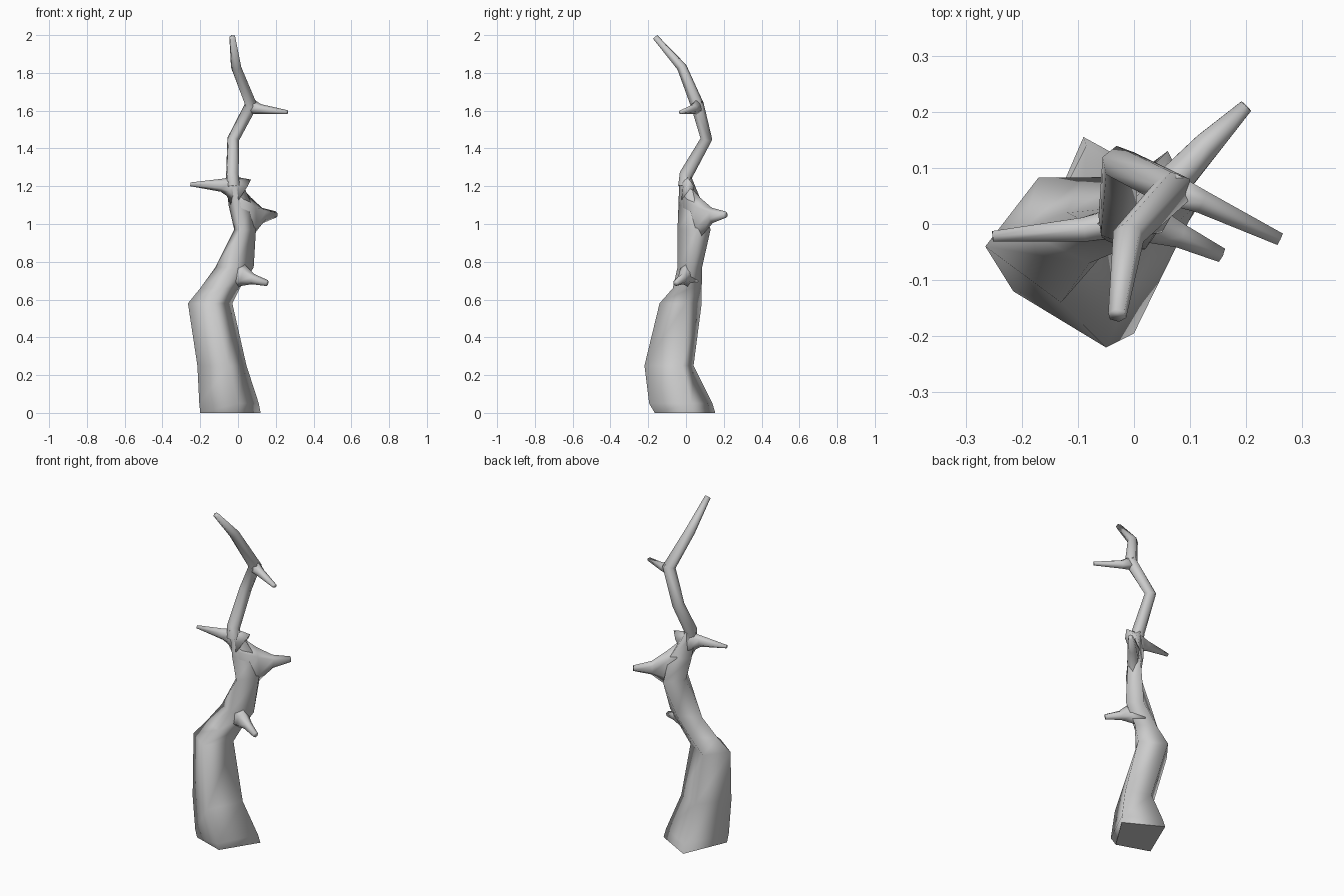
import bpy, bmesh, math
from mathutils import Vector


def loft(name, rings):
    """Skin a list of equal-count vertex rings and cap both ends."""
    bm = bmesh.new()
    loops = [[bm.verts.new(p) for p in r] for r in rings]
    n = len(loops[0])
    for a, b in zip(loops, loops[1:]):
        for i in range(n):
            j = (i + 1) % n
            bm.faces.new((a[i], a[j], b[j], b[i]))
    bm.faces.new(loops[0][::-1])
    bm.faces.new(loops[-1])
    bmesh.ops.recalc_face_normals(bm, faces=bm.faces)
    for f in bm.faces:
        f.smooth = len(rings) > 1 and abs(f.normal.z) < 0.99
    me = bpy.data.meshes.new(name)
    bm.to_mesh(me)
    bm.free()
    ob = bpy.data.objects.new(name, me)
    bpy.context.collection.objects.link(ob)
    return ob


def tube_rings(path, up, sides, phase=0.0):
    """Rings across a path of (x, y, z, half_width, half_height)."""
    pts = [Vector(p[:3]) for p in path]
    rings = []
    for i, p in enumerate(path):
        t = (pts[min(i + 1, len(pts) - 1)] - pts[max(i - 1, 0)]).normalized()
        side = t.cross(Vector(up)).normalized()
        high = side.cross(t)
        ring = []
        for k in range(sides):
            a = phase + math.tau * k / sides
            ring.append(pts[i] + side * math.cos(a) * p[3] + high * math.sin(a) * p[4])
        rings.append(ring)
    return rings


# Lower trunk: four corners (front, right, back, left) at each height
corners = [
    (0.00, (-0.01, -0.165), (0.12, 0.04), (-0.09, 0.155), (-0.20, -0.10)),
    (0.05, (0.00, -0.195), (0.11, 0.03), (-0.085, 0.14), (-0.205, -0.11)),
    (0.25, (-0.05, -0.22), (0.045, -0.02), (-0.09, 0.04), (-0.215, -0.12)),
    (0.58, (-0.13, -0.14), (-0.03, 0.00), (-0.17, 0.083), (-0.265, -0.04)),
    (0.66, (-0.08, -0.07), (0.01, 0.02), (-0.09, 0.083), (-0.20, -0.01)),
    (0.77, (-0.02, -0.045), (0.083, 0.03), (0.00, 0.085), (-0.12, 0.02)),
    (0.97, (0.02, -0.045), (0.095, 0.06), (0.06, 0.13), (-0.02, 0.03)),
    (1.10, (-0.01, -0.04), (0.075, 0.05), (0.05, 0.09), (-0.05, 0.02)),
    (1.25, (-0.03, -0.035), (0.008, 0.00), (-0.02, 0.028), (-0.065, 0.00)),
]
loft("lower_trunk", [[(x, y, z) for x, y in c] for z, *c in corners])

# Upper trunk: thin crooked leader
leader = [
    (-0.025, -0.005, 1.20, 0.037, 0.037),
    (-0.03, 0.00, 1.26, 0.036, 0.036),
    (-0.025, 0.108, 1.45, 0.034, 0.032),
    (0.07, 0.06, 1.63, 0.037, 0.035),
    (-0.01, -0.022, 1.83, 0.029, 0.027),
    (-0.03, -0.163, 1.99, 0.017, 0.015),
]
loft("upper_trunk", tube_rings(leader, (0, 1, 0.1), 6, 0.4))

# Side branches, flared where they leave the trunk
branches = {
    "low_branch": [
        (-0.03, 0.02, 0.74, 0.05, 0.09),
        (0.03, 0.00, 0.725, 0.038, 0.055),
        (0.08, -0.02, 0.708, 0.025, 0.028),
        (0.155, -0.055, 0.687, 0.015, 0.016)],
    "back_branch": [
        (0.00, 0.01, 1.03, 0.035, 0.20),
        (0.075, 0.08, 1.04, 0.035, 0.10),
        (0.13, 0.14, 1.045, 0.028, 0.04),
        (0.20, 0.21, 1.05, 0.014, 0.017)],
    "left_branch": [
        (0.02, 0.01, 1.16, 0.035, 0.09),
        (-0.04, 0.00, 1.20, 0.03, 0.055),
        (-0.09, -0.01, 1.205, 0.025, 0.034),
        (-0.252, -0.022, 1.21, 0.011, 0.010)],
    "right_branch": [
        (0.06, 0.065, 1.625, 0.033, 0.045),
        (0.12, 0.04, 1.608, 0.024, 0.026),
        (0.26, -0.027, 1.592, 0.013, 0.011)],
}
for name, path in branches.items():
    loft(name, tube_rings(path, (0, 0, 1), 6, math.pi / 2))
